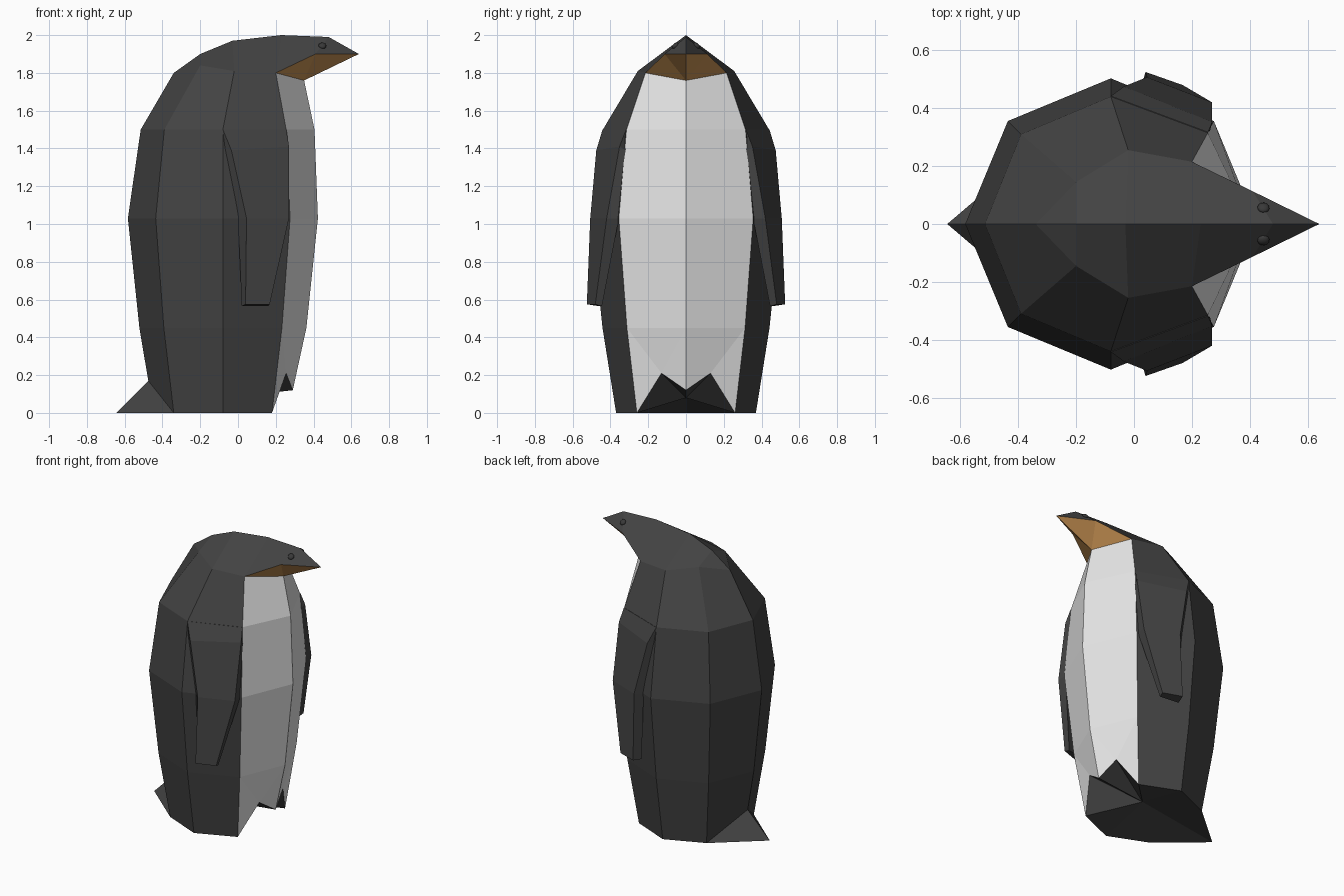
import bpy
import bmesh
from math import cos, sin, pi
from mathutils import Matrix, Vector

default_cube = bpy.data.objects.get("Cube")
if default_cube:
    bpy.data.objects.remove(default_cube, do_unlink=True)


def make_material(name, color):
    material = bpy.data.materials.new(name)
    material.use_nodes = True
    rgba = (*color, 1)
    material.diffuse_color = rgba
    material.node_tree.nodes["Principled BSDF"].inputs["Base Color"].default_value = rgba
    return material


charcoal = make_material("charcoal feathers", (.056, .056, .056))
white = make_material("white belly", (.8, .8, .8))
orange = make_material("orange bill", (.56, .28, .085))
eye_black = make_material("dark eye", (.04, .04, .04))
DARK, PALE, BILL = range(3)


def finish(bm, name, materials):
    """Turn a bmesh into an object with outward normals."""
    bmesh.ops.recalc_face_normals(bm, faces=bm.faces)
    mesh = bpy.data.meshes.new(name)
    bm.to_mesh(mesh)
    bm.free()
    for material in materials:
        mesh.materials.append(material)
    obj = bpy.data.objects.new(name, mesh)
    bpy.context.collection.objects.link(obj)
    return obj


# Body: one half is skinned, then mirrored across the y = 0 plane
body = bmesh.new()


def point(x, y, z):
    return body.verts.new((x, y, z))


def face(*verts, color=DARK):
    body.faces.new(verts).material_index = color


def half_ring(z, radius):
    """Half an octagon from breast to back."""
    return [point(-.08 + radius * cos(i * pi / 4), radius * sin(i * pi / 4), z)
            for i in range(5)]


def outline(coords):
    return [point(*co) for co in coords]


neck = outline([(.35, 0, 1.76), (.2, .215, 1.8), (-.02, .255, 1.81),
                (-.2, .145, 1.84), (-.34, 0, 1.8)])
chest = outline([(.405, 0, 1.5), (.255, .315, 1.5), (-.08, .44, 1.5),
                 (-.39, .31, 1.5), (-.515, 0, 1.5)])
waist = half_ring(1.03, .503)
hips = half_ring(.45, .442)

# Torso bands, the breast column being pale
for upper, lower in ((neck, chest), (chest, waist), (waist, hips)):
    for i in range(4):
        face(upper[i], upper[i + 1], lower[i + 1], lower[i],
             color=DARK if i else PALE)

# Hem with the notched belly and the pointed tail
belly_tip = point(.29, 0, .12)
notch = point(.255, .13, .21)
hem_front = point(.18, .26, 0)
hem_side = point(-.08, .37, 0)
hem_back = point(-.34, .26, 0)
tail_root = point(-.475, 0, .17)
tail_tip = point(-.645, 0, 0)
face(hips[0], hips[1], notch, color=PALE)
face(hips[1], hem_front, notch, color=PALE)
face(hips[0], notch, belly_tip, color=PALE)
face(hips[1], hips[2], hem_side, hem_front)
face(hips[2], hips[3], hem_back, hem_side)
face(hips[3], hips[4], tail_root, hem_back)
face(hem_back, tail_root, tail_tip)

# Hollow underside
hollow = point(-.07, 0, .08)
rim = [belly_tip, notch, hem_front, hem_side, hem_back, tail_tip]
for a, b in zip(rim, rim[1:]):
    face(a, b, hollow)

# Head and bill
ridge = outline([(-.2, 0, 1.9), (-.03, 0, 1.97), (.23, 0, 2), (.48, 0, 1.99)])
cheek = point(.41, .113, 1.9)
bill_tip = point(.64, 0, 1.9)
face(neck[4], neck[3], ridge[0])
face(neck[3], neck[2], ridge[1], ridge[0])
face(neck[2], neck[1], ridge[2], ridge[1])
face(neck[1], cheek, ridge[3], ridge[2])
face(cheek, bill_tip, ridge[3])
face(neck[0], neck[1], cheek, color=BILL)
face(neck[0], cheek, bill_tip, color=BILL)

bmesh.ops.mirror(body, geom=body.verts[:] + body.edges[:] + body.faces[:],
                 matrix=Matrix.Identity(4), merge_dist=.001, axis='Y')
bmesh.ops.remove_doubles(body, verts=body.verts, dist=.001)
finish(body, "body", [charcoal, white, orange])

# Flippers: sections of outer back, outer front, inner front, inner back
sections = [
    [(.04, .525, .575), (.168, .48, .575), (.16, .445, .565), (.02, .46, .565)],
    [(.045, .507, 1.03), (.27, .42, 1.03), (.265, .355, 1.03), (0, .465, 1.03)],
    [(-.035, .475, 1.39), (.27, .352, 1.41), (.262, .32, 1.39), (-.08, .44, 1.41)],
    [(-.08, .442, 1.5), (.256, .317, 1.5), (.23, .3, 1.5), (-.08, .41, 1.5)],
]
for label, side in (("left", 1), ("right", -1)):
    flipper = bmesh.new()
    loops = [[flipper.verts.new((x, y * side, z)) for x, y, z in section]
             for section in sections]
    for low, high in zip(loops, loops[1:]):
        for i in range(4):
            j = (i + 1) % 4
            flipper.faces.new((low[i], low[j], high[j], high[i]))
    flipper.faces.new(loops[0])
    flipper.faces.new(loops[-1])
    finish(flipper, label + "_flipper", [charcoal])

    # Eye: small bead set flat on the slope of the head
    eye = bmesh.new()
    bmesh.ops.create_uvsphere(eye, u_segments=12, v_segments=8, radius=.021)
    bmesh.ops.scale(eye, vec=(1, 1, .6), verts=eye.verts)
    eye_obj = finish(eye, label + "_eye", [eye_black])
    slope = Vector((.1, .65 * side, .75))
    eye_obj.rotation_mode = 'QUATERNION'
    eye_obj.rotation_quaternion = slope.to_track_quat('Z', 'Y')
    eye_obj.location = (.447, .056 * side, 1.944)
    for polygon in eye_obj.data.polygons:
        polygon.use_smooth = True
